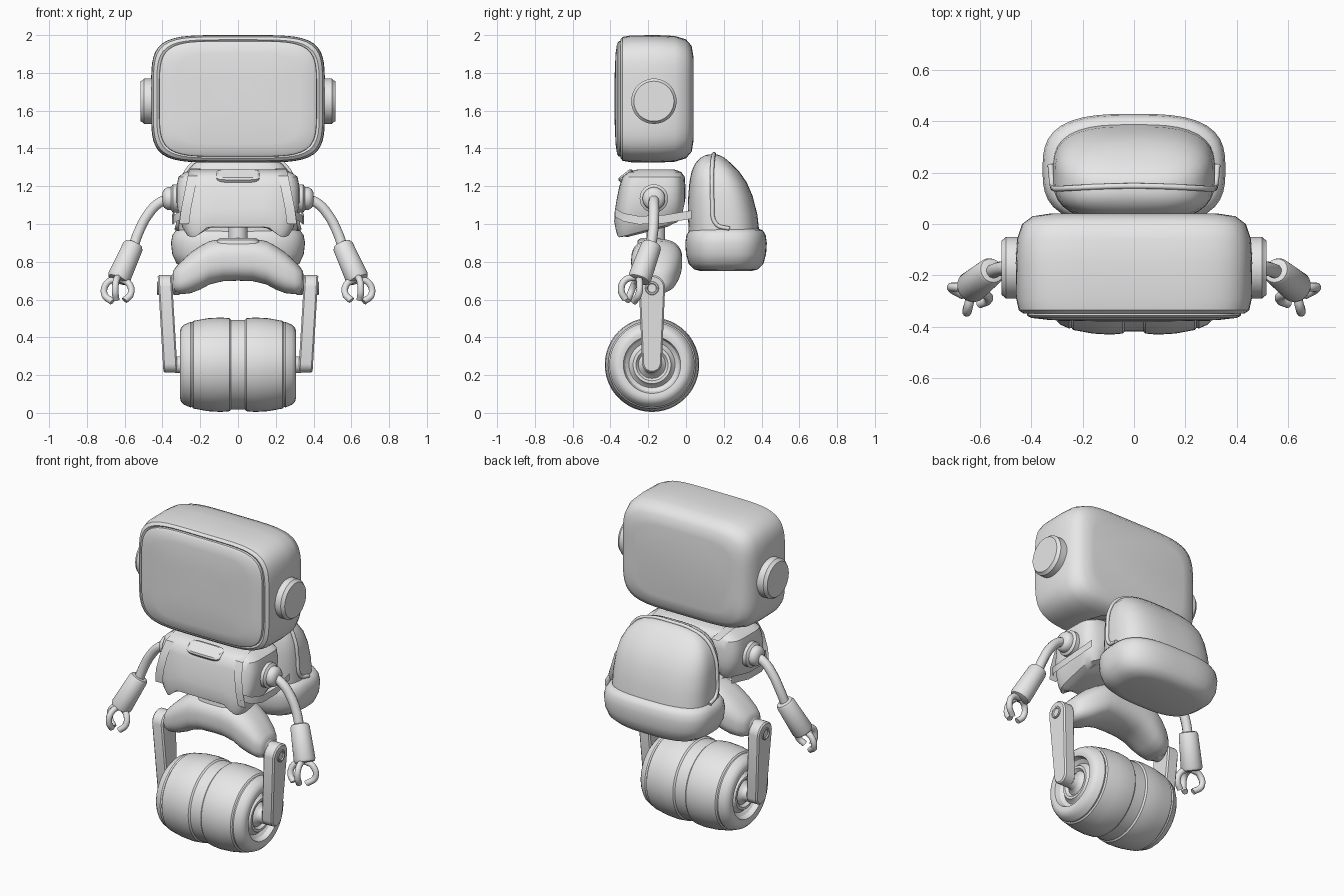
import bpy, bmesh, math
from mathutils import Matrix, Vector

if "Cube" in bpy.data.objects:
    bpy.data.objects.remove(bpy.data.objects["Cube"], do_unlink=True)

grey = bpy.data.materials.new("light_grey")
grey.use_nodes = True
grey.diffuse_color = (0.8, 0.8, 0.8, 1)
grey.node_tree.nodes["Principled BSDF"].inputs["Base Color"].default_value = (0.8, 0.8, 0.8, 1)

# Local frames: loft direction along x (rings in y, z) or along y (rings in z, x)
ALONG_X = Matrix(((0, 0, 1), (1, 0, 0), (0, 1, 0))).to_4x4()
ALONG_Y = Matrix(((0, 1, 0), (0, 0, 1), (1, 0, 0))).to_4x4()
ALONG_Z = Matrix.Identity(4)


def finish(name, mesh, angle=38):
    mesh.materials.clear()
    mesh.materials.append(grey)
    mesh.shade_smooth()
    mesh.set_sharp_from_angle(angle=math.radians(angle))
    ob = bpy.data.objects.new(name, mesh)
    bpy.context.collection.objects.link(ob)
    return ob


def from_bmesh(name, bm, angle=38):
    bmesh.ops.recalc_face_normals(bm, faces=bm.faces)
    mesh = bpy.data.meshes.new(name)
    bm.to_mesh(mesh)
    bm.free()
    return finish(name, mesh, angle)


def pair(ob):
    """Name the part as left and add its mirrored right twin."""
    base = ob.name
    ob.name = "left_" + base
    mesh = ob.data.copy()
    mesh.transform(Matrix.Scale(-1, 4, (1, 0, 0)))
    mesh.flip_normals()
    twin = ob.copy()
    twin.data = mesh
    twin.name = "right_" + base
    bpy.context.collection.objects.link(twin)


def oval(n, count=48):
    def ring(a, b):
        pts = []
        for i in range(count):
            t = 2 * math.pi * i / count
            c, s = math.cos(t), math.sin(t)
            k = (abs(c) ** n + abs(s) ** n) ** (-1 / n)
            pts.append((a * c * k, b * s * k))
        return pts
    return ring


def loft(name, sections, frame, ring=oval(2), warp=None, angle=38):
    """Skin rings; each section is (along, centre a, centre b, half a, half b)."""
    bm = bmesh.new()
    rows = []
    for t, ca, cb, ha, hb in sections:
        row = []
        for a, b in ring(ha, hb):
            p = frame @ Vector((ca + a, cb + b, t))
            row.append(bm.verts.new(warp(p) if warp else p))
        rows.append(row)
    for r0, r1 in zip(rows, rows[1:]):
        for i in range(len(r0)):
            j = (i + 1) % len(r0)
            bm.faces.new((r0[i], r0[j], r1[j], r1[i]))
    bm.faces.new(rows[0])
    bm.faces.new(rows[-1])
    return from_bmesh(name, bm, angle)


def lathe(name, profile, origin, direction=(1, 0, 0), angle=38):
    turn = Vector(direction).to_track_quat('Z', 'Y').to_matrix().to_4x4()
    frame = Matrix.Translation(origin) @ turn
    return loft(name, [(t, 0, 0, r, r) for t, r in profile], frame, angle=angle)


def tube(name, points, radius):
    cu = bpy.data.curves.new(name, 'CURVE')
    cu.dimensions = '3D'
    cu.bevel_depth, cu.bevel_resolution, cu.use_fill_caps = radius, 3, True
    sp = cu.splines.new('BEZIER')
    sp.bezier_points.add(len(points) - 1)
    for bp, p in zip(sp.bezier_points, points):
        bp.co = p
        bp.handle_left_type = bp.handle_right_type = 'AUTO'
    tmp = bpy.data.objects.new(name + "_path", cu)
    bpy.context.collection.objects.link(tmp)
    mesh = bpy.data.meshes.new_from_object(tmp.evaluated_get(bpy.context.evaluated_depsgraph_get()))
    bpy.data.objects.remove(tmp, do_unlink=True)
    return finish(name, mesh)


def strap(name, points, across):
    bm = bmesh.new()
    side = Vector(across)
    rows = [(bm.verts.new(Vector(p) - side), bm.verts.new(Vector(p) + side)) for p in points]
    for (a, b), (c, d) in zip(rows, rows[1:]):
        bm.faces.new((a, b, d, c))
    bmesh.ops.solidify(bm, geom=bm.faces[:], thickness=0.018)
    return from_bmesh(name, bm)


# Head shell, bulging face screen and ear discs
HZ = 1.6625
loft("head", [(y, HZ, 0, h, w) for y, h, w in (
    (-.338, .30, .41), (-.348, .313, .43), (-.335, .328, .448), (-.29, .336, .458),
    (-.15, .3375, .46), (-.06, .333, .455), (0, .315, .435), (.03, .28, .395),
    (.04, .22, .33))], ALONG_Y, oval(5, 96))
loft("face_screen", [(y, HZ, 0, h, w) for y, h, w in (
    (-.335, .307, .418), (-.356, .305, .416), (-.365, .293, .40), (-.373, .24, .33),
    (-.378, .12, .17))], ALONG_Y, oval(5, 96))
pair(lathe("ear_disc", [(.43, .12), (.497, .12), (.502, .116), (.505, .112), (.515, .106)],
           (0, -.17, 1.65)))


# Chest: lower edge slopes up to the back and is notched at the middle
def chest_warp(p):
    low = max(0, min(1, (1.2 - p.z) / .25))
    p.z += low * (.26 * (p.y + .37) + .06 * max(0, min(1, (.23 - abs(p.x)) / .07)))
    return p


loft("chest", [(z, 0, cy, w, d) for z, cy, w, d in (
    (.915, -.2, .24, .15), (.925, -.2, .275, .175), (.96, -.195, .295, .185),
    (1.03, -.19, .315, .187), (1.1, -.185, .325, .183), (1.2, -.178, .325, .175),
    (1.25, -.172, .315, .165), (1.275, -.165, .28, .14), (1.288, -.16, .22, .10))],
    ALONG_Z, oval(5, 80), chest_warp)
tilt = Matrix.Translation((0, -.315, 1.252)) @ Matrix.Rotation(math.radians(38), 4, 'X')
loft("chest_pad", [(-.02, 0, 0, .115, .045), (.012, 0, 0, .115, .045), (.02, 0, 0, .105, .036)],
     tilt, oval(5))
pair(strap("shoulder_strap", [(.22, .03, 1.27), (.225, -.1, 1.295), (.23, -.25, 1.288),
     (.24, -.33, 1.255), (.255, -.365, 1.18), (.275, -.378, 1.08), (.285, -.37, 1.0)],
     (.026, 0, 0)))
pair(strap("side_strap", [(.28, -.375, 1.06), (.325, -.33, 1.035), (.345, -.25, 1.02),
     (.35, -.12, 1.025), (.335, .03, 1.05)], (0, 0, .022)))

# Backpack: padded base, domed bag and seam piping
loft("backpack_base", [(z, 0, .212, w, d) for z, w, d in (
    (.75, .23, .13), (.76, .28, .17), (.79, .325, .198), (.84, .348, .212),
    (.90, .355, .216), (.94, .348, .21), (.965, .33, .196), (.975, .30, .175))],
    ALONG_Z, oval(3))
loft("backpack_bag", [(z, 0, (a + b) / 2, w, (b - a) / 2) for z, a, b, w in (
    (.94, .015, .39, .315), (1.05, .01, .378, .315), (1.15, .012, .352, .308),
    (1.22, .018, .322, .295), (1.28, .03, .28, .268), (1.32, .048, .24, .232),
    (1.35, .075, .205, .18), (1.363, .1, .18, .12), (1.368, .12, .165, .06))],
    ALONG_Z, oval(3))
half_seam = [(.325, .23, .975), (.318, .16, 1.0), (.312, .14, 1.12), (.298, .137, 1.22),
             (.24, .14, 1.317), (.14, .145, 1.36)]
tube("backpack_seam", half_seam + [(0, .148, 1.37)] + [(-x, y, z) for x, y, z in half_seam[::-1]], .011)

# Waist and pelvis
lathe("waist", [(.84, .05), (1.02, .05)], (0, -.16, 0), (0, 0, 1))
hips = [(0, -.155, .81, .135, .11), (.08, -.155, .809, .135, .112), (.15, -.155, .795, .135, .115),
        (.2, -.158, .768, .13, .115), (.25, -.162, .742, .12, .108), (.3, -.17, .715, .105, .087),
        (.33, -.175, .703, .085, .068), (.345, -.178, .70, .06, .048)]
loft("pelvis", [(-t, *rest) for t, *rest in hips[:0:-1]] + hips, ALONG_X, oval(2.6))
loft("waist_pad", [(.88, 0, -.19, .115, .07), (.915, 0, -.19, .11, .065), (.925, 0, -.19, .095, .05)],
     ALONG_Z, oval(5))
pair(lathe("hip_joint", [(.31, .06), (.34, .06), (.35, .045), (.365, .045)], (0, -.18, .685)))


# Legs: tapering plates that lean inward toward the axle
def leg_ring(inset, _):
    pts = []
    for i in range(32):
        a = 2 * math.pi * (i + .5) / 32
        z, r = (.66, .07) if i < 16 else (.265, .052)
        pts.append((-.18 + (r - inset) * math.cos(a), z + (r - inset) * math.sin(a)))
    return pts


def lean(p):
    p.x += .32 + .06 * (p.z - .22)
    return p


pair(loft("leg", [(t, 0, 0, inset, 0) for t, inset in ((0, .008), (.008, 0), (.067, 0), (.075, .008))],
          ALONG_X, leg_ring, lean))
pair(lathe("leg_bolt", [(.39, .036), (.425, .036), (.428, .033), (.428, .026), (.422, .022)],
           (0, -.18, .66), angle=25))

# Roller wheel with centre groove and recessed hubs
tread = [(.012, .238), (.036, .238), (.045, .246), (.09, .25), (.16, .246), (.236, .232),
         (.243, .224), (.252, .226), (.285, .212), (.302, .195), (.308, .175), (.304, .152),
         (.275, .142), (.26, .122), (.272, .108), (.286, .1), (.286, .085), (.27, .072),
         (.285, .055), (.3, .045), (.34, .042)]
lathe("wheel", [(-t, r) for t, r in tread[::-1]] + tread, (0, -.18, .255), angle=30)

# Arms: shoulder ball, bent tube, forearm sleeve and three-finger claw
pair(lathe("shoulder", [(.30, .075), (.345, .075), (.355, .06), (.375, .06), (.39, .05), (.4, .03)],
           (0, -.17, 1.135)))
pair(tube("upper_arm", [(.36, -.17, 1.135), (.42, -.17, 1.11), (.48, -.17, 1.045),
                        (.525, -.175, .96), (.56, -.19, .86)], .028))
elbow, wrist = Vector((.55, -.18, .895)), Vector((.637, -.25, .70))
reach = (wrist - elbow).length
pair(lathe("forearm", [(0, .034), (.004, .048), (.018, .055), (reach - .02, .062),
                       (reach - .005, .056), (reach, .04)], elbow, wrist - elbow))
claws = {
    "outer_finger": [(.63, -.25, .71), (.69, -.245, .69), (.708, -.25, .63), (.665, -.275, .588)],
    "inner_finger": [(.62, -.255, .71), (.575, -.275, .68), (.568, -.295, .63), (.60, -.31, .595)],
    "front_finger": [(.63, -.26, .72), (.645, -.325, .70), (.65, -.342, .645), (.645, -.32, .6)],
}
for name, path in claws.items():
    pair(tube(name, path, .018))
